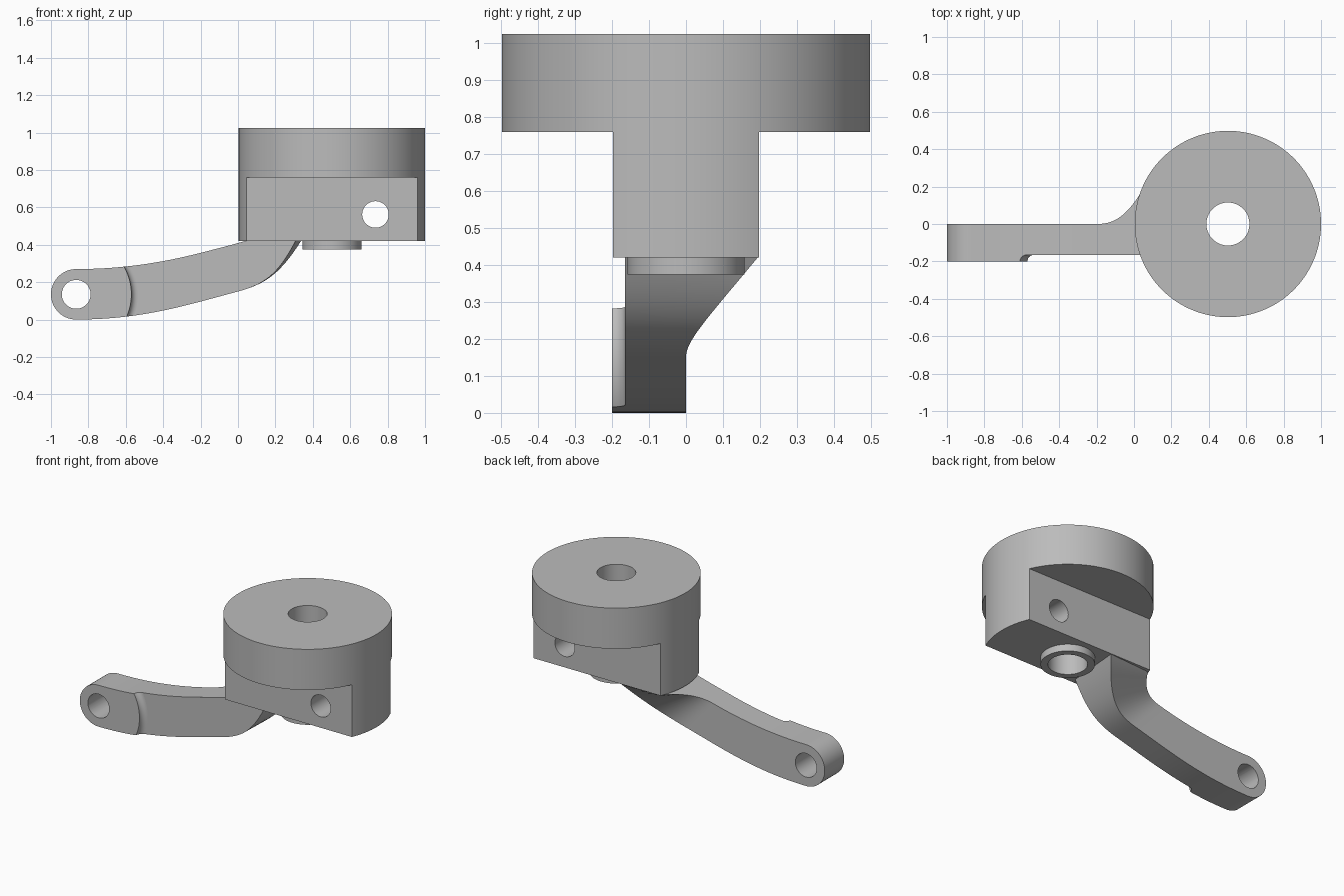
import bpy
import bmesh
from math import sin, cos, pi, radians
from mathutils import Vector
from mathutils.geometry import interpolate_bezier

if "Cube" in bpy.data.objects:
    bpy.data.objects.remove(bpy.data.objects["Cube"])

# One plain grey metal for the whole lever
grey = bpy.data.materials.new("grey_metal")
grey.use_nodes = True
colour = (0.5, 0.5, 0.5, 1)
grey.diffuse_color = colour
grey.node_tree.nodes["Principled BSDF"].inputs["Base Color"].default_value = colour


def loft(name, rings):
    """Skin closed rings of equal length and cap both ends."""
    bm = bmesh.new()
    loops = [[bm.verts.new(p) for p in ring] for ring in rings]
    n = len(loops[0])
    for a, b in zip(loops, loops[1:]):
        for i in range(n):
            j = (i + 1) % n
            bm.faces.new((a[i], a[j], b[j], b[i]))
    bm.faces.new(loops[0])
    bm.faces.new(loops[-1])
    bmesh.ops.recalc_face_normals(bm, faces=bm.faces)
    mesh = bpy.data.meshes.new(name)
    bm.to_mesh(mesh)
    bm.free()
    mesh.materials.append(grey)
    obj = bpy.data.objects.new(name, mesh)
    bpy.context.collection.objects.link(obj)
    return obj


def turned(name, profile, x, z=0, axis="Z", sides=96):
    """Solid of revolution from (radius, position along axis) pairs."""
    rings = []
    for r, h in profile:
        ring = []
        for i in range(sides):
            u, v = r * cos(2 * pi * i / sides), r * sin(2 * pi * i / sides)
            ring.append((x + u, v, h) if axis == "Z" else (x + u, h, z + v))
        rings.append(ring)
    return loft(name, rings)


def box(name, lo, hi):
    rings = [[(lo[0], lo[1], z), (hi[0], lo[1], z), (hi[0], hi[1], z), (lo[0], hi[1], z)]
             for z in (lo[2], hi[2])]
    return loft(name, rings)


def boolean(obj, cutter, operation="DIFFERENCE"):
    mod = obj.modifiers.new("cut", "BOOLEAN")
    mod.operation = operation
    mod.solver = "EXACT"
    mod.object = cutter
    bpy.context.view_layer.objects.active = obj
    bpy.ops.object.modifier_apply(modifier=mod.name)


def bezier(points, count):
    p = [Vector((x, 0, z)) for x, z in points]
    return interpolate_bezier(p[0], p[1], p[2], p[3], count)


def section(top, bottom, front, back, flare=0):
    return [(top.x, front, top.z), (top.x, back, top.z),
            (bottom.x + flare, back, bottom.z), (bottom.x, front, bottom.z)]


HUB_X, PIN_X, PIN_Z = 0.502, -0.865, 0.135
HALF = 0.198

# Hub: a round head with a flat-sided lower block
hub = turned("hub", [(0.498, 0.42), (0.498, 1.025)], HUB_X, sides=128)
boss = turned("boss", [(0.158, 0.375), (0.158, 0.43)], HUB_X)
cutters = []
for side in (-1, 1):
    ys = sorted((side * HALF, side))
    block = box("flat_cutter", (-0.2, ys[0], 0.2), (1.2, ys[1], 0.76))
    boolean(hub, block)
    cutters.append(block)

# Arm edges: rounded tip, gently curved body, then the upswept root
tip = []
for i in range(16):
    a = 0.03 + (pi / 2 - 0.03) * i / 16
    x, dz = PIN_X - PIN_Z * cos(a), PIN_Z * sin(a)
    tip.append((Vector((x, 0, PIN_Z + dz)), Vector((x, 0, PIN_Z - dz))))
body = list(zip(
    bezier([(PIN_X, 0.27), (-0.62, 0.27), (-0.4, 0.305), (-0.2, 0.357)], 20),
    bezier([(PIN_X, 0), (-0.5, 0), (-0.25, 0.085), (0, 0.15)], 20)))
root = list(zip(
    bezier([(-0.2, 0.357), (-0.1, 0.382), (-0.03, 0.4), (0.055, 0.425)], 20),
    bezier([(0, 0.15), (0.15, 0.19), (0.22, 0.25), (0.31, 0.425)], 20)))

# Arm with the back face flaring out to the hub
FRONT = -0.165
rings = [section(t, b, FRONT, 0) for t, b in tip + body]
for i, (t, b) in enumerate(root[1:], 1):
    k = i / 19
    rings.append(section(t, b, FRONT, HALF * k ** 2.2, 0.03 * k * k))
arm = loft("arm", rings)

# Thicker pad at the tip, ending in a round filleted step
pad = loft("tip_pad", [section(t, b, -0.2, FRONT + 0.001) for t, b in tip + body])
profile = [(0.295, -0.25)]
for i in range(9):
    a = pi / 2 * i / 8
    profile.append((0.33 - 0.035 * cos(a), -0.2 + 0.035 * sin(a)))
profile.append((0.33, -0.1))
step = turned("step_cutter", profile, PIN_X, PIN_Z, "Y")
boolean(pad, step, "INTERSECT")

# Bore, cross hole and pin hole
bore = turned("bore_cutter", [(0.115, 0.2), (0.115, 1.2)], HUB_X, sides=64)
cross = turned("cross_cutter", [(0.071, -0.5), (0.071, 0.5)], 0.735, 0.562, "Y", 48)
pin = turned("pin_cutter", [(0.077, -0.5), (0.077, 0.5)], PIN_X, PIN_Z, "Y", 48)
for obj, cutter in ((hub, bore), (boss, bore), (hub, cross), (arm, pin), (pad, pin)):
    boolean(obj, cutter)

for cutter in cutters + [step, bore, cross, pin]:
    bpy.data.objects.remove(cutter)

# Smooth the curved faces and keep the edges crisp
bpy.ops.object.select_all(action="DESELECT")
for obj in (hub, boss, arm, pad):
    obj.select_set(True)
bpy.context.view_layer.objects.active = hub
bpy.ops.object.shade_smooth_by_angle(angle=radians(30))
